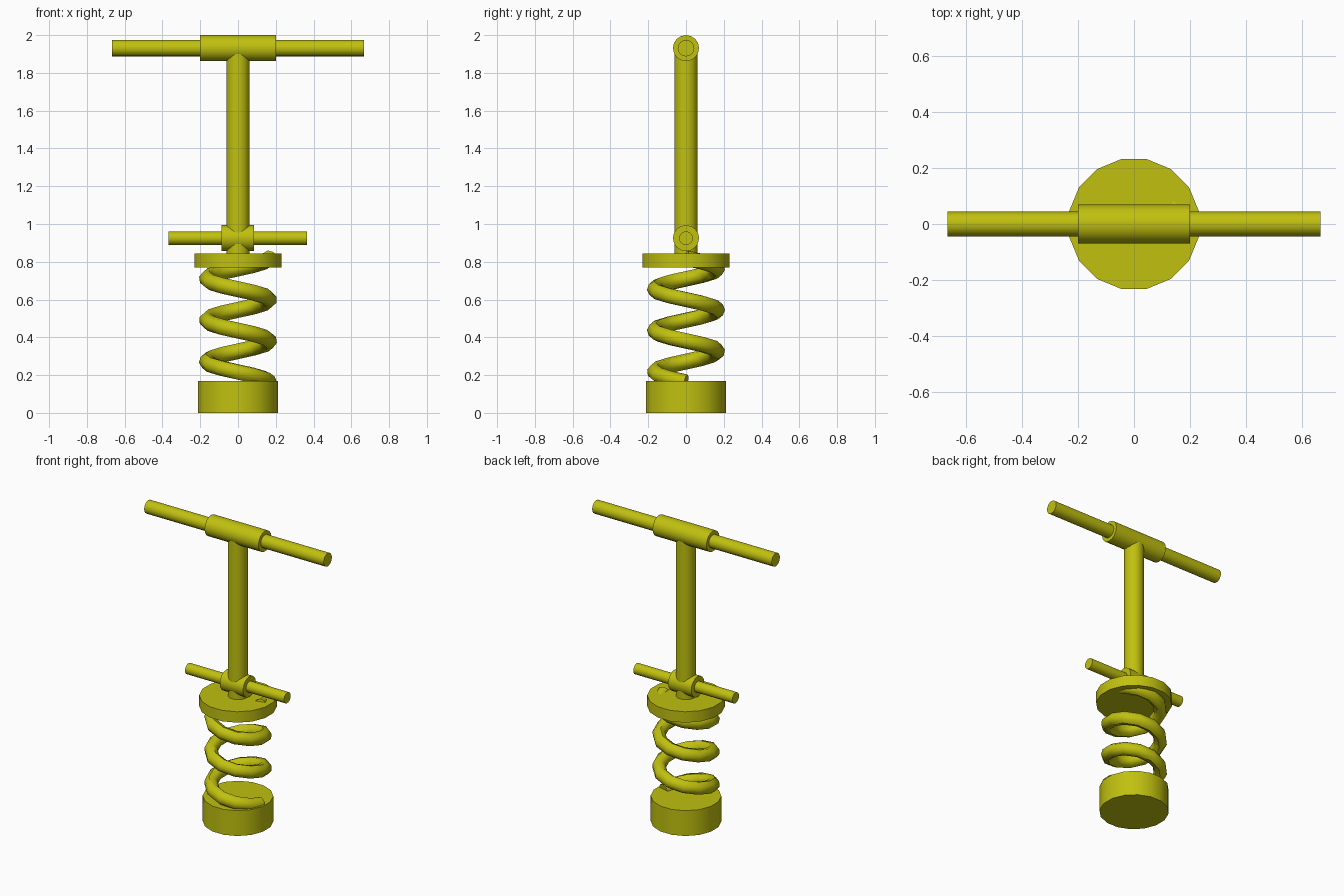
import bpy, math

if "Cube" in bpy.data.objects:
    bpy.data.objects.remove(bpy.data.objects["Cube"])

paint = bpy.data.materials.new("olive_yellow")
paint.diffuse_color = (0.53, 0.53, 0.005, 1)
paint.use_nodes = True
paint.node_tree.nodes["Principled BSDF"].inputs["Base Color"].default_value = paint.diffuse_color


def finish(obj, name):
    obj.name = name
    obj.data.materials.clear()
    obj.data.materials.append(paint)
    bpy.ops.object.shade_smooth_by_angle(angle=math.radians(46))


def rod(name, radius, start, end, axis="Z", z=0.0, sides=16):
    """Capped cylinder along Z (start/end heights) or X (at height z)."""
    mid = (start + end) / 2
    along_x = axis == "X"
    bpy.ops.mesh.primitive_cylinder_add(
        vertices=sides, radius=radius, depth=end - start,
        location=(mid, 0, z) if along_x else (0, 0, mid),
        rotation=(0, math.pi / 2, 0) if along_x else (0, 0, math.pi / sides))
    finish(bpy.context.object, name)


# Foot, spring plate and upright tube
rod("foot", 0.215, 0.0, 0.17)
rod("spring_plate", 0.236, 0.77, 0.843)
rod("upright_tube", 0.062, 0.80, 1.92)

# Handlebar and foot pegs, each through a collar
rod("handlebar_collar", 0.069, -0.2, 0.2, "X", 1.931)
rod("handlebar", 0.044, -0.666, 0.666, "X", 1.931)
rod("peg_collar", 0.069, -0.087, 0.085, "X", 0.925)
rod("foot_pegs", 0.036, -0.368, 0.366, "X", 0.925)

# Coil spring: three turns, clockwise from above as it rises
turns, steps, coil_r, z0, pitch = 3, 12, 0.165, 0.162, 0.219
curve = bpy.data.curves.new("spring", "CURVE")
curve.dimensions = "3D"
curve.bevel_depth = 0.042
curve.bevel_resolution = 2
curve.use_fill_caps = True
path = curve.splines.new("POLY")
path.points.add(turns * steps)
for i, p in enumerate(path.points):
    a = -2 * math.pi * i / steps
    p.co = (coil_r * math.cos(a), coil_r * math.sin(a), z0 + pitch * i / steps, 1)
spring = bpy.data.objects.new("spring", curve)
bpy.context.collection.objects.link(spring)
bpy.ops.object.select_all(action="DESELECT")
spring.select_set(True)
bpy.context.view_layer.objects.active = spring
bpy.ops.object.convert(target="MESH")
finish(bpy.context.object, "spring")
